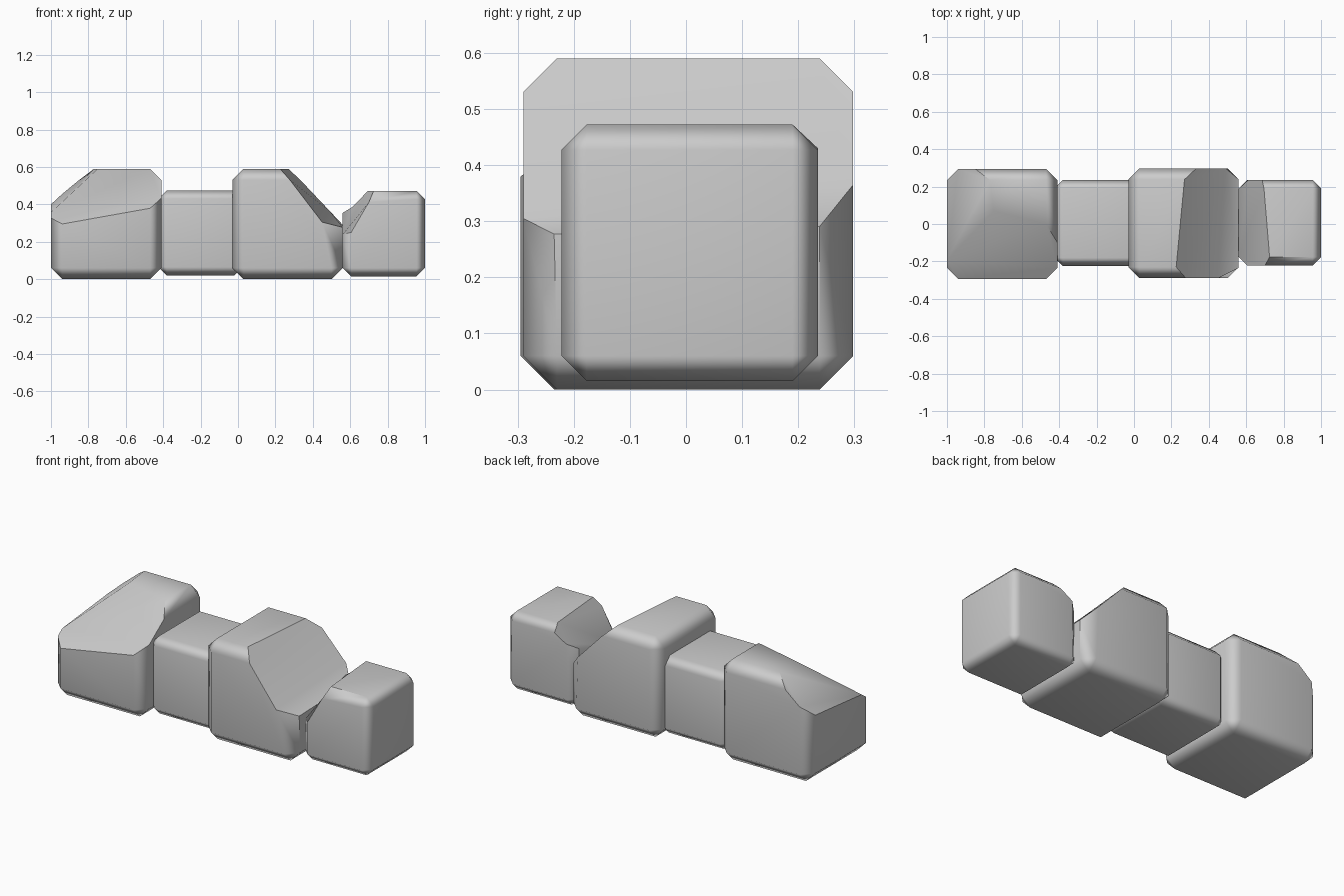
import bpy, bmesh, math
from mathutils import Vector

if "Cube" in bpy.data.objects:
    bpy.data.objects.remove(bpy.data.objects["Cube"])


def nearest(bm, p):
    return min(bm.verts, key=lambda v: (v.co - Vector(p)).length)


def block(name, lo, hi, chamfer, cuts=(), creases=(), nudges=()):
    """Chamfered box, sliced by three-point planes, with corners pushed by hand."""
    lo, hi = Vector(lo), Vector(hi)
    mid, size = (lo + hi) / 2, hi - lo
    bm = bmesh.new()
    bmesh.ops.create_cube(bm, size=1)
    for v in bm.verts:
        v.co = mid + v.co * size
    bmesh.ops.bevel(bm, geom=bm.edges[:], offset=chamfer, segments=1,
                    profile=0.5, affect='EDGES')
    for pts in cuts:
        a, b, c = map(Vector, pts)
        n = (b - a).cross(c - a).normalized()
        if n.dot(mid - a) > 0:
            n = -n
        bmesh.ops.bisect_plane(bm, geom=bm.verts[:] + bm.edges[:] + bm.faces[:],
                               dist=1e-5, plane_co=a, plane_no=n, clear_outer=True)
        rim = [e for e in bm.edges if e.is_boundary]
        bmesh.ops.edgeloop_fill(bm, edges=rim)
    for p, q in creases:
        bmesh.ops.connect_verts(bm, verts=[nearest(bm, p), nearest(bm, q)])
    moves = [(nearest(bm, p), q) for p, q in nudges]
    for v, q in moves:
        v.co = q
    bmesh.ops.recalc_face_normals(bm, faces=bm.faces[:])
    me = bpy.data.meshes.new(name)
    bm.to_mesh(me)
    bm.free()
    ob = bpy.data.objects.new(name, me)
    bpy.context.collection.objects.link(ob)
    bpy.ops.object.select_all(action='DESELECT')
    ob.select_set(True)
    bpy.context.view_layer.objects.active = ob
    bpy.ops.object.shade_smooth_by_angle(angle=math.radians(46))
    wn = ob.modifiers.new("flat_sides", 'WEIGHTED_NORMAL')
    wn.keep_sharp = True
    return ob


# Large left stone, broken off at its left and front top
block("left_stone", (-1, -0.295, 0), (-0.41, 0.295, 0.59), 0.06,
      cuts=[((-1, 0.235, 0.40), (-0.77, 0.235, 0.59), (-0.75, 0.07, 0.59)),
            ((-0.75, 0.07, 0.59), (-0.47, 0.0, 0.59), (-0.70, -0.295, 0.338))])

# Small whole stone
block("small_stone", (-0.425, -0.225, 0.02), (0.025, 0.235, 0.475), 0.045)

# Large middle stone with a long slope and a split front corner
block("middle_stone", (-0.03, -0.29, 0), (0.56, 0.298, 0.59), 0.06,
      cuts=[((0.225, -0.235, 0.59), (0.27, 0.24, 0.59), (0.56, 0.1, 0.277)),
            ((0.498, -0.29, 0.07), (0.558, -0.23, 0.07), (0.45, -0.29, 0.31))],
      creases=[((0.45, -0.29, 0.34), (0.5, 0.298, 0.35))],
      nudges=[((0.45, -0.29, 0.34), (0.45, -0.29, 0.305)),
              ((0.56, -0.19, 0.26), (0.56, -0.235, 0.277)),
              ((0.5, 0.298, 0.35), (0.49, 0.298, 0.365))])

# Small right stone with a twisted break on its inner top
block("right_stone", (0.56, -0.222, 0.015), (1, 0.235, 0.472), 0.045,
      cuts=[((0.725, -0.177, 0.472), (0.695, 0.19, 0.472), (0.56, 0, 0.28))],
      nudges=[((0.605, -0.222, 0.32), (0.605, -0.222, 0.25)),
              ((0.56, -0.177, 0.26), (0.56, -0.177, 0.24)),
              ((0.56, 0.19, 0.30), (0.56, 0.19, 0.355)),
              ((0.605, 0.235, 0.35), (0.61, 0.235, 0.385)),
              ((0.70, -0.222, 0.427), (0.70, -0.222, 0.412)),
              ((0.67, 0.235, 0.427), (0.685, 0.235, 0.43))])
